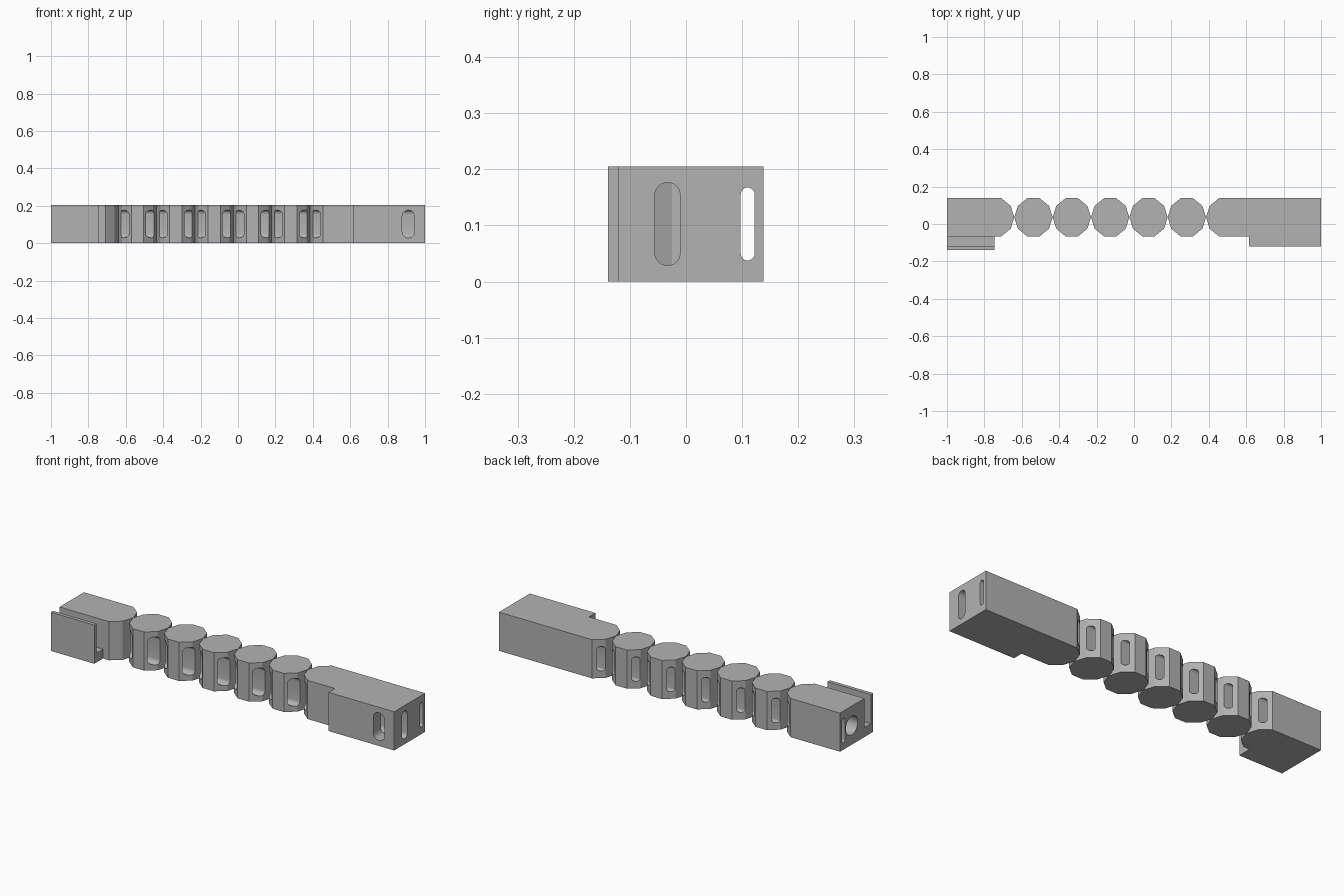
import bpy, bmesh, math
from mathutils import Vector

cube = bpy.data.objects.get("Cube")
if cube:
    bpy.data.objects.remove(cube, do_unlink=True)

# Main dimensions
HEIGHT = 0.205
MID_Y = 0.036
PITCH = 0.205
R = PITCH / 2
BACK, FRONT = MID_Y + 0.102, MID_Y - 0.102
TONGUE_Y = -0.12
PLATE_Y = -0.139
FIRST_X = -0.7425
LAST_X = FIRST_X + 6 * PITCH

grey = bpy.data.materials.new("mid_grey")
grey.use_nodes = True
colour = (0.45, 0.45, 0.45, 1)
grey.diffuse_color = colour
grey.node_tree.nodes["Principled BSDF"].inputs["Base Color"].default_value = colour


def prism(name, points, direction):
    """Extrude a closed planar outline along a vector."""
    bm = bmesh.new()
    face = bm.faces.new([bm.verts.new(p) for p in points])
    moved = bmesh.ops.extrude_face_region(bm, geom=[face])["geom"]
    verts = [v for v in moved if isinstance(v, bmesh.types.BMVert)]
    bmesh.ops.translate(bm, verts=verts, vec=Vector(direction))
    bmesh.ops.recalc_face_normals(bm, faces=bm.faces)
    mesh = bpy.data.meshes.new(name)
    bm.to_mesh(mesh)
    bm.free()
    mesh.materials.append(grey)
    obj = bpy.data.objects.new(name, mesh)
    bpy.context.collection.objects.link(obj)
    return obj


def plan(name, outline):
    return prism(name, [(x, y, 0) for x, y in outline], (0, 0, HEIGHT))


def stadium(u, v, width, height, steps=12):
    """Upright slot outline; a circle when width equals height."""
    r, straight = width / 2, (height - width) / 2
    points = []
    for side, start in ((1, 0), (-1, math.pi)):
        for i in range(steps + 1):
            if straight == 0 and i == steps:
                continue
            a = start + math.pi * i / steps
            points.append((u + r * math.cos(a), v + side * straight + r * math.sin(a)))
    return points


def slot_x(x0, x1, y, width, height):
    outline = stadium(y, HEIGHT / 2, width, height)
    return prism("cutter", [(x0, u, v) for u, v in outline], (x1 - x0, 0, 0))


def cut(obj, cutters):
    bpy.context.view_layer.objects.active = obj
    for cutter in cutters:
        cutter.hide_render = True
        mod = obj.modifiers.new("cut", "BOOLEAN")
        mod.operation, mod.solver, mod.object = "DIFFERENCE", "EXACT", cutter
        bpy.ops.object.modifier_apply(modifier=mod.name)
        bpy.data.objects.remove(cutter, do_unlink=True)


def round_end(cx, direction):
    """Half of a ten-sided link, running from back to front."""
    half = [(0.033, 0.102), (0.083, 0.061), (R, 0), (0.083, -0.061), (0.033, -0.102)]
    return [(cx + direction * dx, MID_Y + dy) for dx, dy in half]


def cord_slots(x0, x1):
    back = slot_x(x0, x1, 0.11, 0.025, 0.13)
    front = slot_x(x0, x1, -0.033, 0.045, 0.148)
    return [back, front]


parts = []

# Five ten-sided links with two cord channels
for i in range(1, 6):
    cx = FIRST_X + i * PITCH
    link = plan(f"link_{i}", round_end(cx, 1) + round_end(cx, -1)[::-1])
    cut(link, cord_slots(cx - 0.15, cx + 0.15))
    parts.append(link)

# Tongue block at the left end
tongue = plan("tongue_block", round_end(LAST_X, -1) + [
    (0.615, FRONT), (0.615, TONGUE_Y), (1, TONGUE_Y), (1, BACK)])
outline = stadium(0.911, HEIGHT / 2, 0.066, 0.148)
cord_exit = prism("cutter", [(u, -0.2, v) for u, v in outline], (0, 0.168, 0))
cut(tongue, cord_slots(0.3, 1.1) + [cord_exit])
parts.append(tongue)

# Hook block at the right end, with a blind round socket
hook = plan("hook_block", round_end(FIRST_X, 1) + [(-1, FRONT), (-1, BACK)])
cut(hook, [slot_x(-1.1, -0.5, 0.11, 0.025, 0.13),
           slot_x(-1.1, -0.8, 0.04, 0.1, 0.1)])
parts.append(hook)

# L-shaped lip that leaves an open groove beside the hook block
FLOOR = 0.05
lip = [(PLATE_Y, 0), (FRONT, 0), (FRONT, FLOOR), (TONGUE_Y, FLOOR),
       (TONGUE_Y, HEIGHT), (PLATE_Y, HEIGHT)]
parts.append(prism("hook_lip", [(-1, y, z) for y, z in lip], (0.255, 0, 0)))

# Flat facets, smooth slot walls
bpy.ops.object.select_all(action="DESELECT")
for obj in parts:
    obj.select_set(True)
bpy.context.view_layer.objects.active = parts[0]
bpy.ops.object.shade_smooth_by_angle(angle=math.radians(25))
